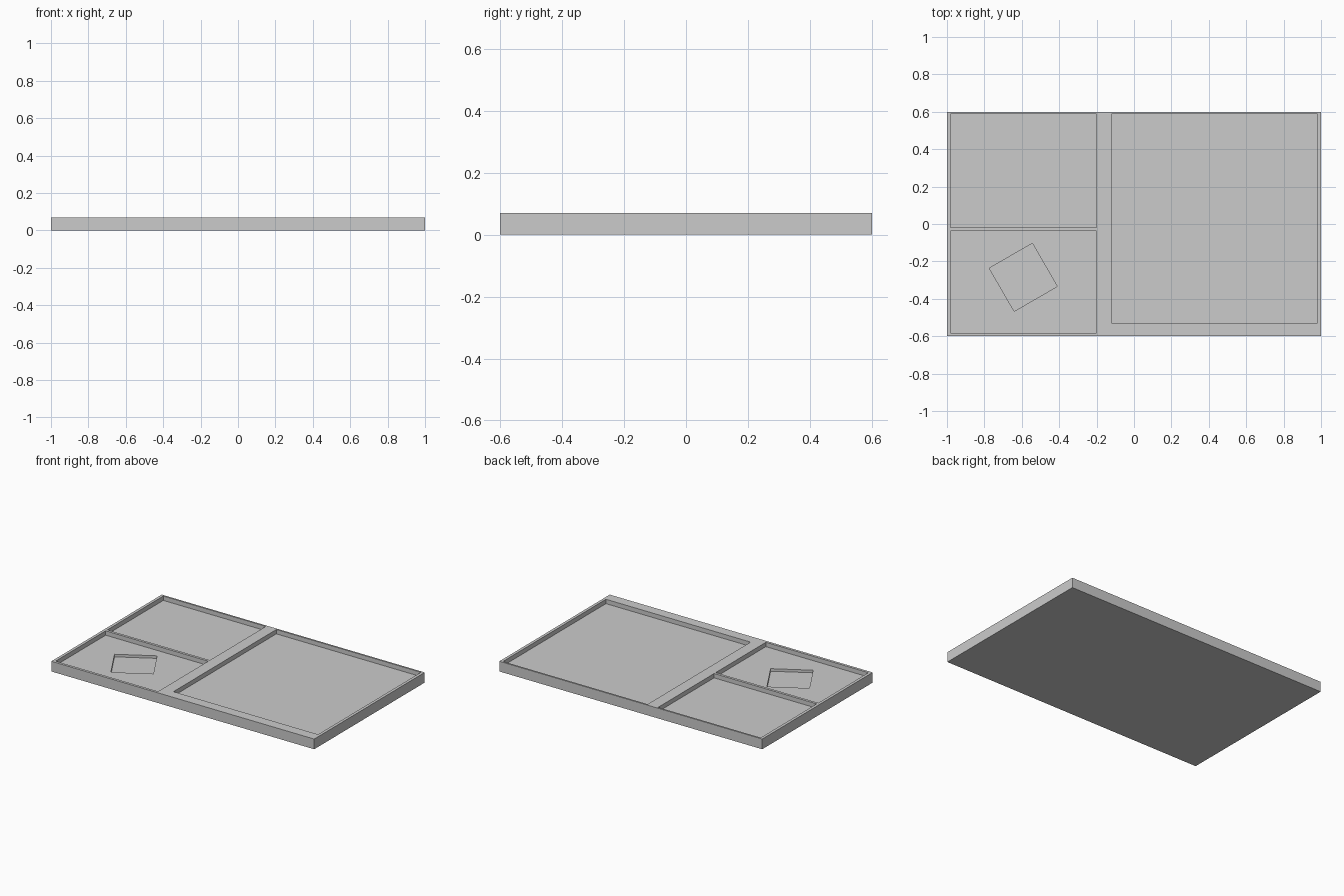
import bpy
from math import radians

if "Cube" in bpy.data.objects:
    bpy.data.objects.remove(bpy.data.objects["Cube"])

TOP, FLOOR, PIT = 0.07, 0.04, 0.022  # rim, pocket floor and pit floor heights


def box(name, x0, x1, y0, y1, z0, z1, turn=0):
    bpy.ops.mesh.primitive_cube_add(
        size=1, location=((x0 + x1) / 2, (y0 + y1) / 2, (z0 + z1) / 2),
        rotation=(0, 0, radians(turn)))
    ob = bpy.context.object
    ob.name = name
    ob.scale = (x1 - x0, y1 - y0, z1 - z0)
    return ob


# Solid slab forming the tray
tray = box("tray", -1, 1, -0.6, 0.6, 0, TOP)

# Recesses: three pockets and a tilted square pit in the front left pocket
cx, cy, h = -0.592, -0.285, 0.133
cutters = [
    box("large_pocket_cutter", -0.12, 0.98, -0.53, 0.588, FLOOR, 0.1),
    box("back_pocket_cutter", -0.98, -0.2, -0.02, 0.588, FLOOR, 0.1),
    box("front_pocket_cutter", -0.98, -0.2, -0.582, -0.038, FLOOR, 0.1),
    box("square_pit_cutter", cx - h, cx + h, cy - h, cy + h, PIT, 0.1, 30),
]
for c in cutters:
    m = tray.modifiers.new(c.name, "BOOLEAN")
    m.operation = "DIFFERENCE"
    m.solver = "EXACT"
    m.object = c
    c.hide_render = True
    c.hide_set(True)
